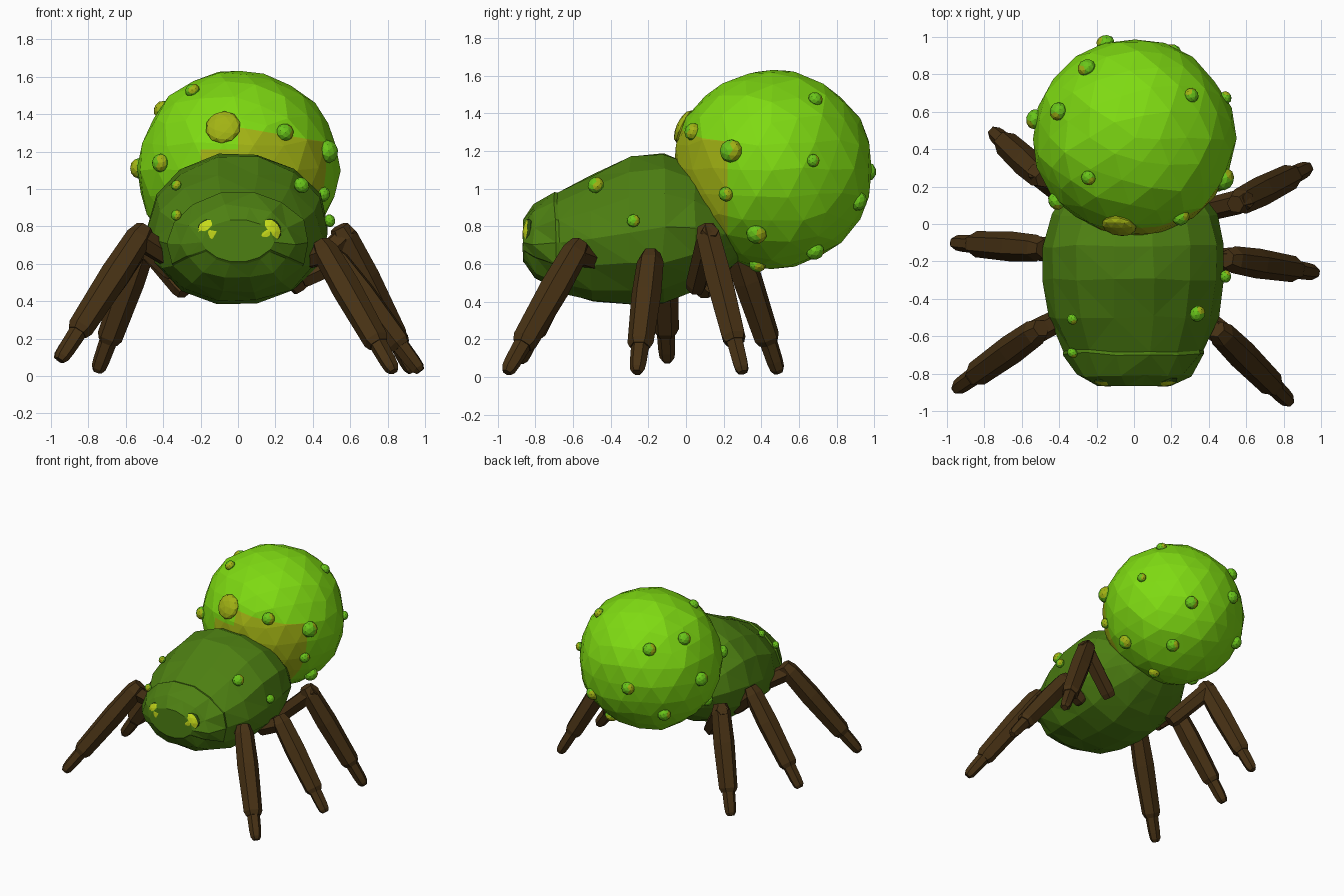
import bpy, bmesh, math, random
from mathutils import Vector

if "Cube" in bpy.data.objects:
    bpy.data.objects.remove(bpy.data.objects["Cube"])

random.seed(4)


def mat(name, r, g, b):
    m = bpy.data.materials.new(name)
    m.diffuse_color = (r, g, b, 1)
    m.use_nodes = True
    m.node_tree.nodes["Principled BSDF"].inputs["Base Color"].default_value = m.diffuse_color
    return m


LIME = mat("lime", 0.21, 0.70, 0.006)
MOSS = mat("moss_green", 0.075, 0.215, 0.006)
BROWN = mat("bark_brown", 0.063, 0.031, 0.007)
OLIVE = mat("yellow_olive", 0.36, 0.45, 0.007)
YELLOW = mat("eye_yellow", 0.56, 0.70, 0.01)
DARK = mat("dark_green", 0.025, 0.07, 0.004)
WART = mat("wart_green", 0.14, 0.56, 0.01)


def finish(bm, name, *mats):
    bmesh.ops.recalc_face_normals(bm, faces=bm.faces)
    me = bpy.data.meshes.new(name)
    bm.to_mesh(me)
    bm.free()
    ob = bpy.data.objects.new(name, me)
    bpy.context.collection.objects.link(ob)
    for m in mats:
        me.materials.append(m)
    return ob


def jitter(bm, amount):
    for v in bm.verts:
        v.co += Vector([random.uniform(-amount, amount) for _ in range(3)])


def skin(bm, rings):
    """Bridge a list of rings of points and cap both ends."""
    rows = [[bm.verts.new(p) for p in ring] for ring in rings]
    n = len(rows[0])
    for a, b in zip(rows, rows[1:]):
        for i in range(n):
            bm.faces.new((a[i], a[(i + 1) % n], b[(i + 1) % n], b[i]))
    bm.faces.new(rows[0])
    bm.faces.new(rows[-1])


# Abdomen: faceted ball with an olive patch where it meets the body
CENTRE = Vector((0, 0.46, 1.105))
RADIUS = Vector((0.54, 0.53, 0.53))
bm = bmesh.new()
bmesh.ops.create_icosphere(bm, subdivisions=3, radius=1)
for v in bm.verts:
    v.co = CENTRE + v.co * RADIUS
jitter(bm, 0.009)
for co, no in (((-0.2, 0, 0), (1, 0, 0)), ((0, 0, 0), (1, 0, 0)), ((0, 0.22, 0), (0, 1, 0)),
               ((0, 0, 1.21), (0, 0, 1)), ((0, 0, 1.33), (0.17, 0, 1))):
    bmesh.ops.bisect_plane(bm, geom=bm.verts[:] + bm.edges[:] + bm.faces[:],
                           plane_co=co, plane_no=no)
for f in bm.faces:
    c = f.calc_center_median()
    top = 1.21 if c.x < 0 else 1.33 - 0.17 * c.x
    f.material_index = int(c.x > -0.2 and c.y < 0.22 and c.z < top)
finish(bm, "abdomen", LIME, OLIVE)

# Body: loft of stations (y, bottom, top, half width)
STATIONS = [(-0.855, 0.60, 0.83, 0.19), (-0.80, 0.52, 0.90, 0.29), (-0.68, 0.45, 0.97, 0.38),
            (-0.50, 0.40, 1.07, 0.455), (-0.30, 0.38, 1.165, 0.485), (-0.12, 0.39, 1.19, 0.485),
            (0.05, 0.46, 1.12, 0.445), (0.20, 0.55, 0.98, 0.34), (0.32, 0.65, 0.85, 0.20)]
SIDES = 14
rings = []
for y, lo, hi, w in STATIONS:
    ring = []
    for i in range(SIDES):
        a = 2 * math.pi * (i + 0.5) / SIDES
        ring.append((w * math.sin(a), y, (lo + hi) / 2 + (hi - lo) / 2 * math.cos(a) / 0.975))
    rings.append(ring)
bm = bmesh.new()
skin(bm, rings)
for v in bm.verts:
    if -0.84 < v.co.y < 0.3:
        v.co += Vector([random.uniform(-0.009, 0.009) for _ in range(3)])
bmesh.ops.recalc_face_normals(bm, faces=bm.faces)
# Raised face plate
plate = [f for f in bm.faces if f.calc_center_median().y < -0.7 and f.calc_center_median().z > 0.62]
bmesh.ops.inset_region(bm, faces=plate, thickness=0.012, depth=0.012, use_even_offset=True)
bmesh.ops.triangulate(bm, faces=bm.faces[:])
finish(bm, "body", MOSS)


# Round studs, flattened along a surface normal
def stud(name, pos, normal, radius, flat, *mats, rim=0.0):
    bm = bmesh.new()
    bmesh.ops.create_icosphere(bm, subdivisions=2, radius=radius)
    q = Vector(normal).to_track_quat('Z', 'Y')
    for f in bm.faces:
        c = f.calc_center_median()
        if rim:
            f.material_index = int(math.hypot(c.x, c.y) > rim * radius)
        elif len(mats) > 1:
            f.material_index = int(c.x > 0.35 * radius and c.z > 0)
    for v in bm.verts:
        v.co.z *= flat
        v.co = q @ v.co + Vector(pos)
    finish(bm, name, *mats)


# Warts on the abdomen, snapped to its surface
ABDOMEN_WARTS = [(-0.25, 0.83, 1.38, .05), (-0.40, 0.60, 1.42, .05), (-0.53, 0.56, 1.11, .055),
                 (-0.24, 0.25, 1.52, .04), (-0.43, 0.11, 1.14, .05), (0.22, 0.95, 0.92, .05),
                 (-0.15, 0.96, 1.09, .05), (0.31, 0.69, 1.48, .04), (0.48, 0.24, 1.20, .062),
                 (0.26, 0.02, 1.31, .048), (0.50, 0.68, 1.15, .035), (0.42, 0.37, 0.74, .055),
                 (0.20, 0.69, 0.66, .05), (0.46, 0.21, 0.97, .04), (0.12, 0.38, 0.60, .045),
                 (-0.36, 0.25, 0.78, .05), (-0.35, 0.78, 0.85, .05)]
for i, (x, y, z, r) in enumerate(ABDOMEN_WARTS):
    d = Vector((x, y, z)) - CENTRE
    n = Vector((d.x / RADIUS.x, d.y / RADIUS.y, d.z / RADIUS.z)).normalized()
    stud(f"abdomen_wart_{i + 1}", CENTRE + n * RADIUS, n, r, 0.85, WART, OLIVE)
stud("abdomen_spot", (-0.08, -0.01, 1.33), (-0.08, -0.47, 0.23), 0.095, 0.4, OLIVE)

# Warts on the body
for i, (x, y, z, r) in enumerate([(0.34, -0.48, 1.02, .045), (0.49, -0.28, 0.83, .035),
                                  (-0.33, -0.51, 1.02, .03), (-0.33, -0.69, 0.86, .03)]):
    stud(f"body_wart_{i + 1}", (x, y, z), (x, y + 0.25, z - 0.75), r, 0.85, WART, OLIVE)

# Eyes with a dark rim
for side, x in (("left", -0.15), ("right", 0.16)):
    stud(side + "_eye", (x, -0.835, 0.77), (x * 0.6, -1, 0.1), 0.075, 0.45, YELLOW, DARK, rim=0.85)


# Legs: six-sided tubes with radii given at fractions along the way
def tube(name, a, b, profile, sides=6):
    a, b = Vector(a), Vector(b)
    q = (b - a).to_track_quat('Z', 'Y')
    rings = []
    for t, r in profile:
        rings.append([a.lerp(b, t) + q @ Vector((r * math.cos(2 * math.pi * i / sides),
                                                r * math.sin(2 * math.pi * i / sides), 0))
                      for i in range(sides)])
    bm = bmesh.new()
    skin(bm, rings)
    finish(bm, name, BROWN)


UPPER = [(0, 0.05), (0.1, 0.06), (0.95, 0.065), (1.15, 0.045)]
LOWER = [(-0.08, 0.05), (0.0, 0.072), (0.3, 0.08), (0.74, 0.07), (0.78, 0.055)]
FOOT = [(0.72, 0.05), (0.92, 0.045), (0.98, 0.04), (1.01, 0.026)]
LEGS = {  # hip, knee, foot
    "front_right": ((0.34, -0.48, 0.62), (0.47, -0.59, 0.66), (0.83, -0.95, 0.03)),
    "middle_right": ((0.34, -0.20, 0.52), (0.53, -0.19, 0.61), (0.97, -0.26, 0.03)),
    "back_right": ((0.28, 0.05, 0.47), (0.57, 0.12, 0.74), (0.93, 0.30, 0.03)),
    "front_left": ((-0.34, -0.48, 0.62), (-0.53, -0.58, 0.74), (-0.95, -0.88, 0.09)),
    "middle_left": ((-0.34, -0.15, 0.55), (-0.52, -0.13, 0.72), (-0.96, -0.10, 0.09)),
    "back_left": ((-0.28, 0.08, 0.45), (-0.50, 0.26, 0.72), (-0.75, 0.49, 0.03)),
}
for name, (hip, knee, foot) in LEGS.items():
    tube(name + "_upper_leg", hip, knee, UPPER)
    tube(name + "_lower_leg", knee, foot, LOWER)
    tube(name + "_foot", knee, foot, FOOT)
